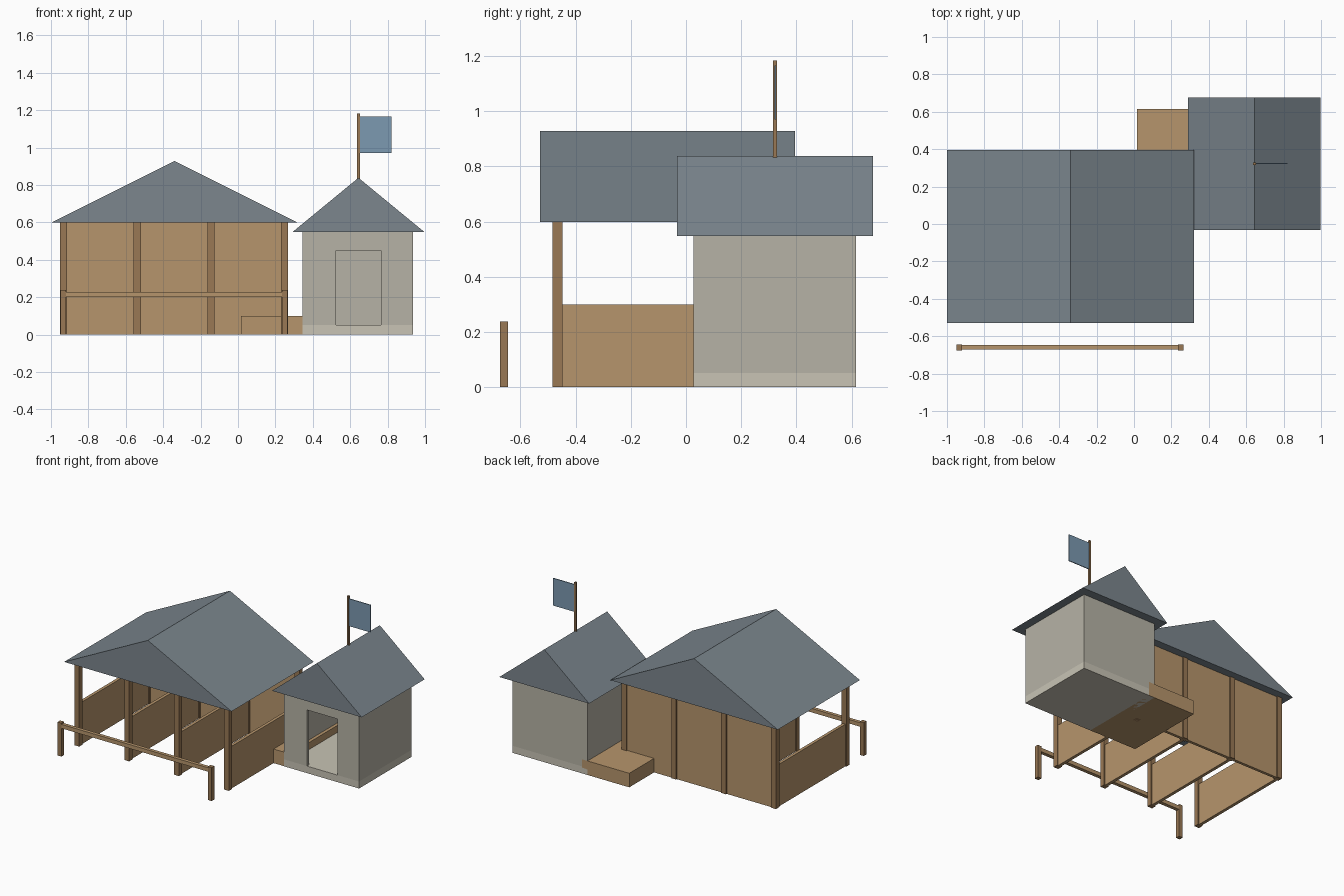
import bpy, bmesh

if "Cube" in bpy.data.objects:
    bpy.data.objects.remove(bpy.data.objects["Cube"])

def mat(name, col):
    m = bpy.data.materials.new(name)
    m.diffuse_color = (*col, 1)
    m.use_nodes = True
    m.node_tree.nodes["Principled BSDF"].inputs["Base Color"].default_value = m.diffuse_color
    return m

WOOD = mat("plank_wood", (0.47, 0.30, 0.15))
BEAM = mat("beam_wood", (0.32, 0.19, 0.09))
SLATE = mat("slate", (0.20, 0.24, 0.27))
STONE = mat("plaster", (0.47, 0.45, 0.38))
SLAB = mat("pale_stone", (0.58, 0.55, 0.46))
BLUE = mat("flag_cloth", (0.20, 0.32, 0.44))

def mesh(name, verts, faces, m):
    me = bpy.data.meshes.new(name)
    me.from_pydata(verts, [], faces)
    bm = bmesh.new()
    bm.from_mesh(me)
    bmesh.ops.recalc_face_normals(bm, faces=bm.faces)
    bm.to_mesh(me)
    bm.free()
    me.materials.append(m)
    ob = bpy.data.objects.new(name, me)
    bpy.context.collection.objects.link(ob)
    return ob

def prism(name, profile, y0, y1, m):
    """Extrude an (x, z) outline from y0 to y1."""
    n = len(profile)
    verts = [(x, y, z) for y in (y0, y1) for x, z in profile]
    faces = [tuple(range(n)), tuple(range(2 * n - 1, n - 1, -1))]
    faces += [(i, (i + 1) % n, n + (i + 1) % n, n + i) for i in range(n)]
    return mesh(name, verts, faces, m)

def box(name, x0, x1, y0, y1, z0, z1, m):
    return prism(name, [(x0, z0), (x1, z0), (x1, z1), (x0, z1)], y0, y1, m)

def roof(name, x0, x1, y0, y1, z0, z1):
    return prism(name, [(x0, z0), (x1, z0), ((x0 + x1) / 2, z1)], y0, y1, SLATE)

# Stable: posts and low stall partitions
for i in range(4):
    x = -0.932 + i * 0.3935
    box(f"front_post_{i+1}", x - .019, x + .019, -0.484, -0.448, 0, 0.6, BEAM)
    box(f"back_post_{i+1}", x - .019, x + .019, 0.308, 0.345, 0, 0.6, BEAM)
    box(f"stall_partition_{i+1}", x - .011, x + .011, -0.45, 0.32, 0, 0.3, WOOD)

# Stable back wall and roof
box("stable_back_wall", -0.932, 0.25, 0.317, 0.337, 0, 0.6, WOOD)
roof("stable_roof", -1.0, 0.32, -0.53, 0.395, 0.598, 0.928)

# Hitching rail in front
for side, x in (("left", -0.935), ("right", 0.25)):
    box(f"rail_post_{side}", x - .015, x + .015, -0.675, -0.645, 0, 0.238, BEAM)
box("hitching_rail", -0.935, 0.25, -0.672, -0.647, 0.2, 0.228, WOOD)

# Low wooden platform between stable and hut
box("platform", 0.016, 0.39, 0.03, 0.616, 0, 0.1, WOOD)

# Hut: floor slab, front wall with doorway, other walls
X0, X1, Y0, Y1, T = 0.345, 0.935, 0.028, 0.616, 0.022
box("hut_floor", X0, X1, Y0, Y1, 0, 0.05, SLAB)
prism("hut_front_wall", [(X0, .05), (.525, .05), (.525, .45), (.765, .45),
                         (.765, .05), (X1, .05), (X1, .55), (X0, .55)], Y0, Y0 + T, STONE)
box("hut_back_wall", X0, X1, Y1 - T, Y1, 0.05, 0.55, STONE)
box("hut_left_wall", X0, X0 + T, Y0 + T, Y1 - T, 0.05, 0.55, STONE)
box("hut_right_wall", X1 - T, X1, Y0 + T, Y1 - T, 0.05, 0.55, STONE)
roof("hut_roof", 0.29, 0.998, -0.032, 0.677, 0.547, 0.838)

# Flag on the hut ridge
box("flag_pole", 0.637, 0.651, 0.316, 0.33, 0.825, 1.183, BEAM)
box("flag", 0.651, 0.82, 0.32, 0.326, 0.97, 1.165, BLUE)
